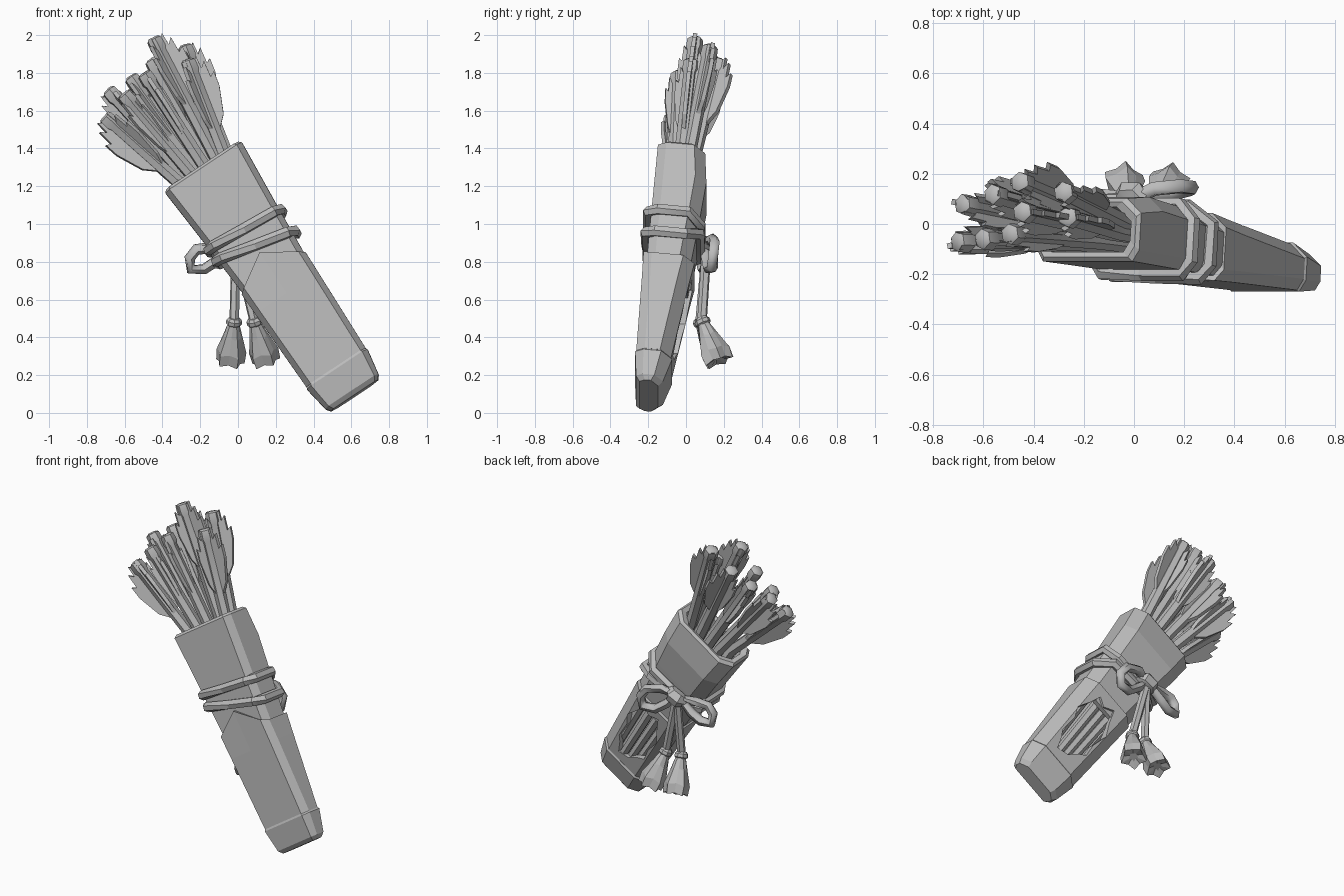
import bpy, bmesh, math
from mathutils import Vector as Vec

if "Cube" in bpy.data.objects:
    bpy.data.objects.remove(bpy.data.objects["Cube"])

# Local frame of the leaning quiver: U across, V to the back, W up along it
B = Vec((0.605, -0.18, 0.11))
W = (Vec((-0.19, -0.025, 1.31)) - B).normalized()
U = Vec((0.834, 0, 0.553)).normalized()
V = W.cross(U).normalized()


def P(u, v, s):
    return B + U * u + V * v + W * s


grey = bpy.data.materials.new("plain_grey")
grey.diffuse_color = (0.5, 0.5, 0.5, 1)
grey.use_nodes = True
grey.node_tree.nodes["Principled BSDF"].inputs["Base Color"].default_value = grey.diffuse_color


def finish(name, bm, smooth=None):
    bmesh.ops.recalc_face_normals(bm, faces=bm.faces)
    me = bpy.data.meshes.new(name)
    bm.to_mesh(me)
    bm.free()
    ob = bpy.data.objects.new(name, me)
    bpy.context.collection.objects.link(ob)
    me.materials.append(grey)
    if smooth:
        bpy.ops.object.select_all(action='DESELECT')
        bpy.context.view_layer.objects.active = ob
        ob.select_set(True)
        bpy.ops.object.shade_smooth_by_angle(angle=math.radians(smooth))
    return ob


def loft(bm, rings, closed=False):
    """Skin a list of point rings; cap the ends, or join last to first."""
    vs = [[bm.verts.new(p) for p in r] for r in rings]
    n = len(vs[0])
    pairs = list(zip(vs, vs[1:])) + ([(vs[-1], vs[0])] if closed else [])
    for a, b in pairs:
        for i in range(n):
            j = (i + 1) % n
            bm.faces.new((a[i], a[j], b[j], b[i]))
    if not closed:
        bm.faces.new(vs[0])
        bm.faces.new(vs[-1][::-1])


def section(hu, v0, v1, c=0.045):
    """Chamfered box outline with middle points front and back."""
    f = c * .65
    return [(0, v0), (hu - f, v0), (hu, v0 + c), (hu, v1 - 1.3 * c), (hu - 1.6 * c, v1),
            (0, v1), (-hu + 1.6 * c, v1), (-hu, v1 - 1.3 * c), (-hu, v0 + c), (-hu + f, v0)]


def ring(hu, v0, v1, s, c=0.045, peak=0):
    return [P(u, v, s + (peak * max(0, 1 - abs(u) / hu) if v < 0 else 0))
            for u, v in section(hu, v0, v1, c)]


def tube(bm, pts, rad, sides=6, cyclic=False):
    """Sweep a polygon along points; rad is a number or one per point."""
    pts = [Vec(p) for p in pts]
    n, rings, ref = len(pts), [], None
    for i, p in enumerate(pts):
        a = pts[i - 1] if (cyclic or i) else p
        b = pts[(i + 1) % n] if (cyclic or i < n - 1) else p
        d = (b - a).normalized()
        if ref is None:
            ref = d.orthogonal()
        ref = (ref - d * ref.dot(d)).normalized()
        e = d.cross(ref)
        r = rad[i] if isinstance(rad, (list, tuple)) else rad
        rings.append([p + (ref * math.cos(t) + e * math.sin(t)) * r
                      for t in (2 * math.pi * k / sides for k in range(sides))])
    if cyclic:
        # line the last ring up with the first
        def gap(k):
            return sum((rings[-1][(i + k) % sides] - rings[0][i]).length for i in range(sides))
        k = min(range(sides), key=gap)
        if k:
            rings.append([p.copy() for p in rings[0][-k:] + rings[0][:-k]])
            loft(bm, rings)
            return
    loft(bm, rings, cyclic)


# Upper sleeve, open at the mouth with a thick rim
bm = bmesh.new()
loft(bm, [ring(.188, -.105, .12, .66), ring(.214, -.114, .145, 1.05), ring(.229, -.118, .155, 1.25),
          ring(.243, -.122, .13, 1.425), ring(.23, -.107, .115, 1.44), ring(.20, -.085, .095, 1.43),
          ring(.19, -.08, .10, 1.2), ring(.155, -.07, .09, .66)], closed=True)
finish("upper_sleeve", bm)

# Lower sheath with a peaked front flap and a torn opening at the back
bm = bmesh.new()
loft(bm, [ring(.188, -.10, .085, .15), ring(.20, -.12, .13, .62), ring(.203, -.128, .145, .75, peak=.13),
          ring(.180, -.105, .122, .75, peak=.13), ring(.165, -.085, .095, .62),
          ring(.15, -.07, .05, .18)])
sheath = finish("lower_sheath", bm)
hole = [(-.02, .23), (.055, .205), (.08, .28), (.105, .32), (.10, .45), (.13, .52), (.09, .61), (.065, .69),
        (.01, .66), (-.055, .70), (-.085, .61), (-.125, .53), (-.10, .42), (-.11, .33), (-.065, .29)]
bm = bmesh.new()
loft(bm, [[P(u, v, s) for u, s in hole] for v in (.0, .3)])
cutter = finish("opening_cutter", bm)
cutter.hide_render = True
mod = sheath.modifiers.new("opening", 'BOOLEAN')
mod.object = cutter
mod.solver = 'EXACT'
bpy.context.view_layer.objects.active = sheath
bpy.ops.object.modifier_apply(modifier="opening")
bpy.data.objects.remove(cutter)

# End cap
bm = bmesh.new()
loft(bm, [ring(.15, -.065, .035, -.025, .03), ring(.168, -.085, .058, .0, .035),
          ring(.192, -.105, .092, .14), ring(.186, -.10, .086, .152)])
finish("end_cap", bm)

# Two cord wraps, tilted at the front and meeting at the back knot
for name, s0, slope in (("upper_wrap", 1.03, -.07), ("lower_wrap", .925, -.22)):
    bm = bmesh.new()
    path = []
    for u, v in section(.216, -.127, .15, .05):
        s = s0 + slope * u
        if v > .1:
            s += (.965 - s) * .6
        path.append(P(u, v, s))
    tube(bm, path, .031, 6, True)
    finish(name, bm, 35)

# Knot, bow loops and hanging cords
knot = Vec((-.01, .09, .88))
bm = bmesh.new()
tube(bm, [knot + Vec((.05, .0, .03)), knot + Vec((.02, .03, .01)), knot - Vec((.02, -.03, .01)),
          knot - Vec((.05, 0, .03))], [.03, .05, .05, .03])
finish("knot", bm, 40)
loops = {"left_bow_loop": [(-.02, .10, .88), (-.14, .09, .875), (-.22, .08, .865), (-.255, .08, .82),
                           (-.25, .09, .76), (-.18, .10, .76), (-.12, .11, .80)],
         "right_bow_loop": [(0, .10, .89), (.08, .14, .92), (.18, .15, .90), (.23, .145, .84),
                            (.22, .14, .77), (.14, .12, .765), (.06, .11, .82)]}
for name, pts in loops.items():
    bm = bmesh.new()
    tube(bm, pts, .03, 6, True)
    finish(name, bm, 60)

# Cords with fluted tassels
for side, top, end in (("left", (-.02, .075, .49), (-.045, .185, .25)),
                       ("right", (.085, .085, .49), (.15, .175, .26))):
    top, end = Vec(top), Vec(end)
    bm = bmesh.new()
    tube(bm, [knot + Vec((0, .02, 0)), knot.lerp(top, .5) + Vec((0, .01, 0)), top], .026)
    finish(side + "_cord", bm, 40)
    d = (end - top).normalized()
    e = d.orthogonal().normalized()
    f = d.cross(e)
    bm = bmesh.new()
    tube(bm, [top - d * .015, top, top + d * .02, top + d * .03], [.03, .042, .042, .03], 8)
    rings = []
    for t, r, flute in ((.02, .03, 1), (.10, .055, .88), (.19, .084, .78), (.25, .08, .75), (.235, .03, .7)):
        rings.append([top + d * (t - (.012 * (k % 2))) + (e * math.cos(k * math.pi / 5) + f * math.sin(k * math.pi / 5))
                      * r * (flute if k % 2 else 1) for k in range(10)])
    loft(bm, rings)
    finish(side + "_tassel", bm)

# Arrows fanning out of the mouth: tip position and vane size
arrows = [((-.45, .05, 1.985), .9), ((-.285, .13, 1.945), .8), ((-.61, -.06, 1.69), .5),
          ((-.71, -.07, 1.57), .9), ((-.69, .08, 1.71), .85), ((-.46, .17, 1.87), .9),
          ((-.57, .12, 1.78), .8), ((-.50, -.04, 1.80), .5), ((-.27, .03, 1.87), .85)]
# Ragged vane outline: distance behind the tip, height above the shaft
vane = [(.42, .02), (.34, .09), (.19, .13), (.11, .13), (.13, .10), (.04, .095), (.07, .065), (.0, .06), (.04, .02)]
for n, (tip, size) in enumerate(arrows):
    tip = Vec(tip)
    q = tip - B
    u, v, s = q.dot(U), q.dot(V), q.dot(W)
    mouth = P(u * .5, v * .45, 1.40)
    d = (tip - mouth).normalized()
    bm = bmesh.new()
    tube(bm, [P(u * .35, .03 + v * .25, .2), mouth, tip - d * .08, tip - d * .06, tip - d * .01, tip],
         [.027, .036, .036, .045, .042, .028], 6)
    finish(f"arrow_shaft_{n + 1}", bm, 40)
    out = U * u + V * v
    out = (out - d * out.dot(d)).normalized()
    bm = bmesh.new()
    for k in range(3):
        a = k * 2 * math.pi / 3
        e = out * math.cos(a) + d.cross(out) * math.sin(a)
        side = d.cross(e) * .011
        grow = size * (1 if k == 0 else .7)
        loft(bm, [[tip - d * t + e * max(.02, r * grow) + side * m for t, r in vane] for m in (-1, 1)])
    finish(f"arrow_vanes_{n + 1}", bm)
